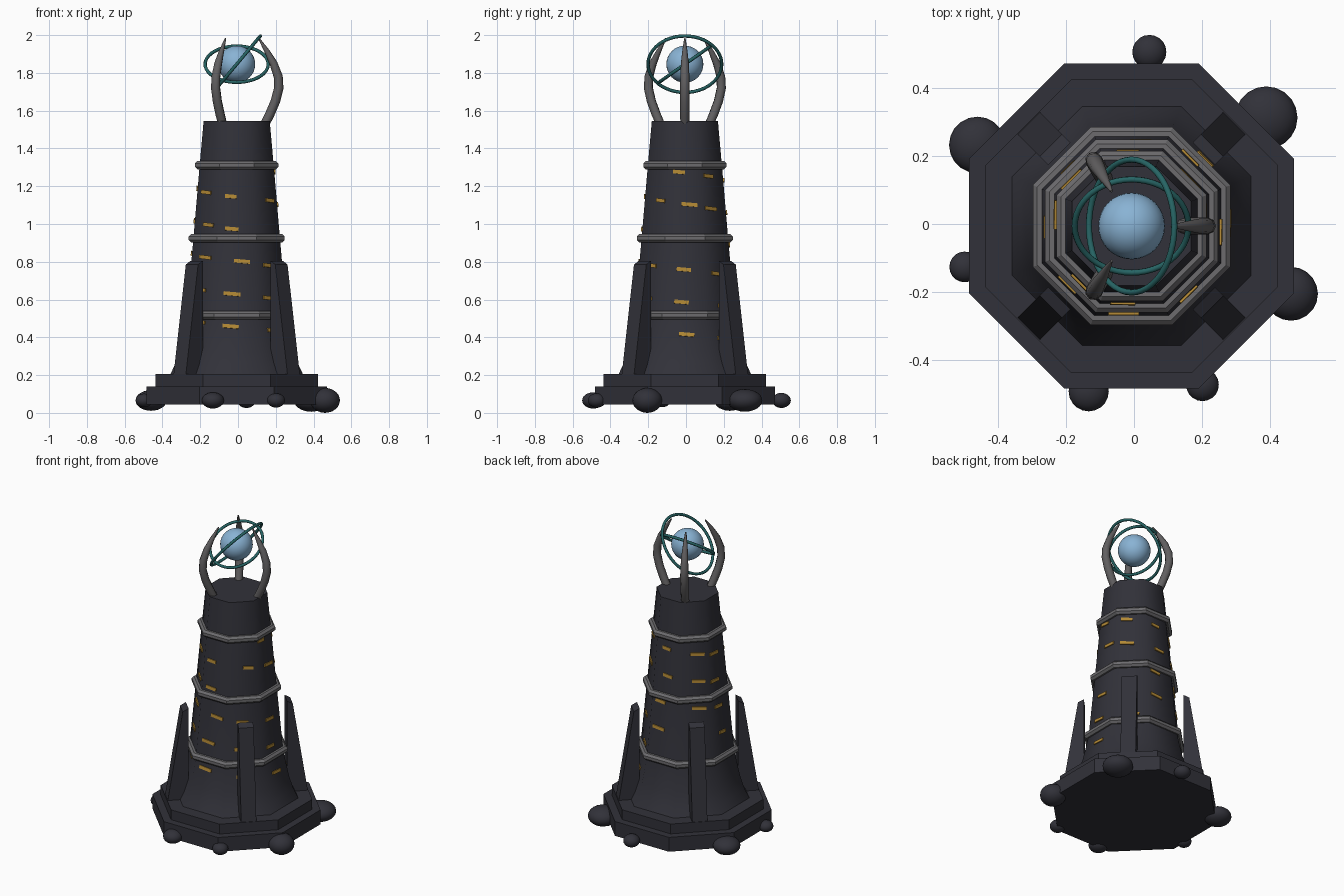
import bpy, bmesh, math, random
from mathutils import Matrix, Vector

if "Cube" in bpy.data.objects:
    bpy.data.objects.remove(bpy.data.objects["Cube"])

random.seed(4)
CX, CY = -0.007, -0.006          # tower axis
COS8 = math.cos(math.pi / 8)


def material(name, rgb):
    m = bpy.data.materials.new(name)
    m.diffuse_color = (*rgb, 1)
    m.use_nodes = True
    m.node_tree.nodes["Principled BSDF"].inputs["Base Color"].default_value = m.diffuse_color
    return m


STONE = material("dark stone", (0.031, 0.031, 0.041))
TRIM = material("grey trim", (0.15, 0.147, 0.155))
HORN = material("grey metal", (0.12, 0.115, 0.118))
TEAL = material("teal metal", (0.02, 0.13, 0.13))
GLOW = material("amber", (0.45, 0.25, 0.035))
ORB = material("pale blue", (0.25, 0.45, 0.66))


def finish(bm, name, mat, smooth=None, offset=True):
    bmesh.ops.recalc_face_normals(bm, faces=bm.faces)
    me = bpy.data.meshes.new(name)
    bm.to_mesh(me)
    bm.free()
    me.materials.append(mat)
    ob = bpy.data.objects.new(name, me)
    bpy.context.collection.objects.link(ob)
    if offset:
        ob.location = (CX, CY, 0)
    if smooth:
        bpy.ops.object.select_all(action='DESELECT')
        ob.select_set(True)
        bpy.context.view_layer.objects.active = ob
        bpy.ops.object.shade_smooth_by_angle(angle=math.radians(smooth))
    return ob


def loft(bm, rings, closed=False):
    """Skin a list of vertex-position rings; cap the ends unless closed."""
    vs = [[bm.verts.new(p) for p in r] for r in rings]
    n = len(vs[0])
    pairs = list(zip(vs, vs[1:])) + ([(vs[-1], vs[0])] if closed else [])
    for a, b in pairs:
        for i in range(n):
            j = (i + 1) % n
            bm.faces.new((a[i], a[j], b[j], b[i]))
    if not closed:
        bm.faces.new(vs[0][::-1])
        bm.faces.new(vs[-1])


def octagon(apothem, z):
    r = apothem / COS8
    return [(r * math.cos(a), r * math.sin(a), z)
            for a in (math.pi / 8 + i * math.pi / 4 for i in range(8))]


def octagon_stack(name, profile, mat, smooth=None, closed=False):
    bm = bmesh.new()
    loft(bm, [octagon(r, z) for r, z in profile], closed)
    return finish(bm, name, mat, smooth)


def hoop(name, radius, tube, rot, mat, z):
    bm = bmesh.new()
    rings = []
    for i in range(48):
        a = math.tau * i / 48
        rings.append([rot @ Vector(((radius + tube * math.cos(b)) * math.cos(a),
                                    (radius + tube * math.cos(b)) * math.sin(a),
                                    tube * math.sin(b))) + Vector((0, 0, z))
                      for b in (math.tau * k / 8 for k in range(8))])
    loft(bm, rings, closed=True)
    return finish(bm, name, mat, 60)


# Stepped plinth
octagon_stack("lower_plinth", [(0.477, 0.045), (0.477, 0.14)], STONE)
octagon_stack("upper_plinth", [(0.43, 0.135), (0.43, 0.205)], STONE)

# Tapered tower with flared foot
TOWER = [(0.353, 0.2), (0.325, 0.26), (0.30, 0.34), (0.283, 0.42),
         (0.265, 0.515), (0.229, 0.925), (0.196, 1.31), (0.175, 1.545)]
octagon_stack("tower", TOWER, STONE, 50)


def tower_radius(z):
    for (r0, z0), (r1, z1) in zip(TOWER, TOWER[1:]):
        if z <= z1:
            return r0 + (r1 - r0) * (z - z0) / (z1 - z0)


# Raised bands round the tower
for i, (r, z) in enumerate([(0.268, 0.517), (0.232, 0.925), (0.198, 1.312)]):
    section = [(r + 0.024 * math.cos(a), z + 0.024 * math.sin(a))
               for a in (math.tau * (k + 0.5) / 8 for k in range(8))]
    octagon_stack(f"band_{i + 1}", section, TRIM, 30, closed=True)

# Diagonal buttresses
for i in range(4):
    bm = bmesh.new()
    side = [(0.30, 0.20), (0.427, 0.20), (0.335, 0.785), (0.30, 0.805)]
    loft(bm, [[(x, y, z) for x, z in side] for y in (-0.046, 0.046)])
    bmesh.ops.rotate(bm, verts=bm.verts,
                     matrix=Matrix.Rotation(math.pi / 4 + i * math.pi / 2, 3, 'Z'))
    finish(bm, f"buttress_{i + 1}", STONE)

# Slit windows winding down the tower
bm = bmesh.new()
for k in range(42):
    z = 1.275 - 0.0215 * k
    if any(abs(z - b) < 0.035 for b in (0.517, 0.925, 1.312)):
        continue
    ang = k * math.pi / 4
    lean = math.atan((tower_radius(z - 0.02) - tower_radius(z + 0.02)) / 0.04)
    w = random.uniform(0.055, 0.09)
    place = (Matrix.Rotation(ang, 4, 'Z')
             @ Matrix.Translation((tower_radius(z) + 0.002,
                                   random.uniform(-0.04, 0.04), z))
             @ Matrix.Rotation(-lean, 4, 'Y')
             @ Matrix.Rotation(math.radians(-5), 4, 'X')
             @ Matrix.Diagonal((0.0095, w, 0.02, 1)))
    bmesh.ops.create_cube(bm, size=1, matrix=place)
finish(bm, "slit_windows", GLOW)

# Three curved prongs (radius from axis, height, thickness)
PRONG = [(0.15, 1.53, 0.024), (0.175, 1.58, 0.025), (0.205, 1.65, 0.025),
         (0.223, 1.72, 0.025), (0.22, 1.78, 0.024), (0.195, 1.85, 0.021),
         (0.16, 1.915, 0.014), (0.118, 1.982, 0.004)]
for i in range(3):
    bm = bmesh.new()
    rings = []
    for k, (r, z, t) in enumerate(PRONG):
        a, b = PRONG[max(k - 1, 0)], PRONG[min(k + 1, len(PRONG) - 1)]
        d = Vector((b[0] - a[0], 0, b[1] - a[1])).normalized()
        out = Vector((d.z, 0, -d.x))
        rings.append([Vector((r, 0, z)) + t * (out * math.cos(q) + Vector((0, math.sin(q), 0)))
                      for q in (math.tau * s / 8 for s in range(8))])
    loft(bm, rings)
    bmesh.ops.rotate(bm, verts=bm.verts, matrix=Matrix.Rotation(i * math.tau / 3, 3, 'Z'))
    finish(bm, f"prong_{i + 1}", HORN, 50)

# Floating orb and its two tilted hoops
bm = bmesh.new()
bmesh.ops.create_uvsphere(bm, u_segments=32, v_segments=16, radius=0.098,
                          matrix=Matrix.Translation((0, 0, 1.846)))
finish(bm, "orb", ORB, 60)
hoop("inner_hoop", 0.167, 0.009, Matrix.Rotation(math.radians(35), 3, 'X'), TEAL, 1.846)
hoop("outer_hoop", 0.195, 0.009, Matrix.Rotation(math.radians(-50), 3, 'Y'), TEAL, 1.846)

# Boulders round the foot (x, y, radius, half height)
BOULDERS = [(0.045, 0.505, 0.050, 0.040), (0.388, 0.312, 0.092, 0.060),
            (0.461, -0.205, 0.079, 0.066), (0.201, -0.472, 0.048, 0.038),
            (-0.133, -0.491, 0.059, 0.043), (-0.497, -0.126, 0.045, 0.036),
            (-0.460, 0.232, 0.083, 0.055)]
for i, (x, y, r, h) in enumerate(BOULDERS):
    bm = bmesh.new()
    bmesh.ops.create_icosphere(bm, subdivisions=3, radius=1,
                               matrix=Matrix.Translation((x, y, 0.066))
                               @ Matrix.Diagonal((r, r, h, 1)))
    finish(bm, f"boulder_{i + 1}", STONE, 60, offset=False)
